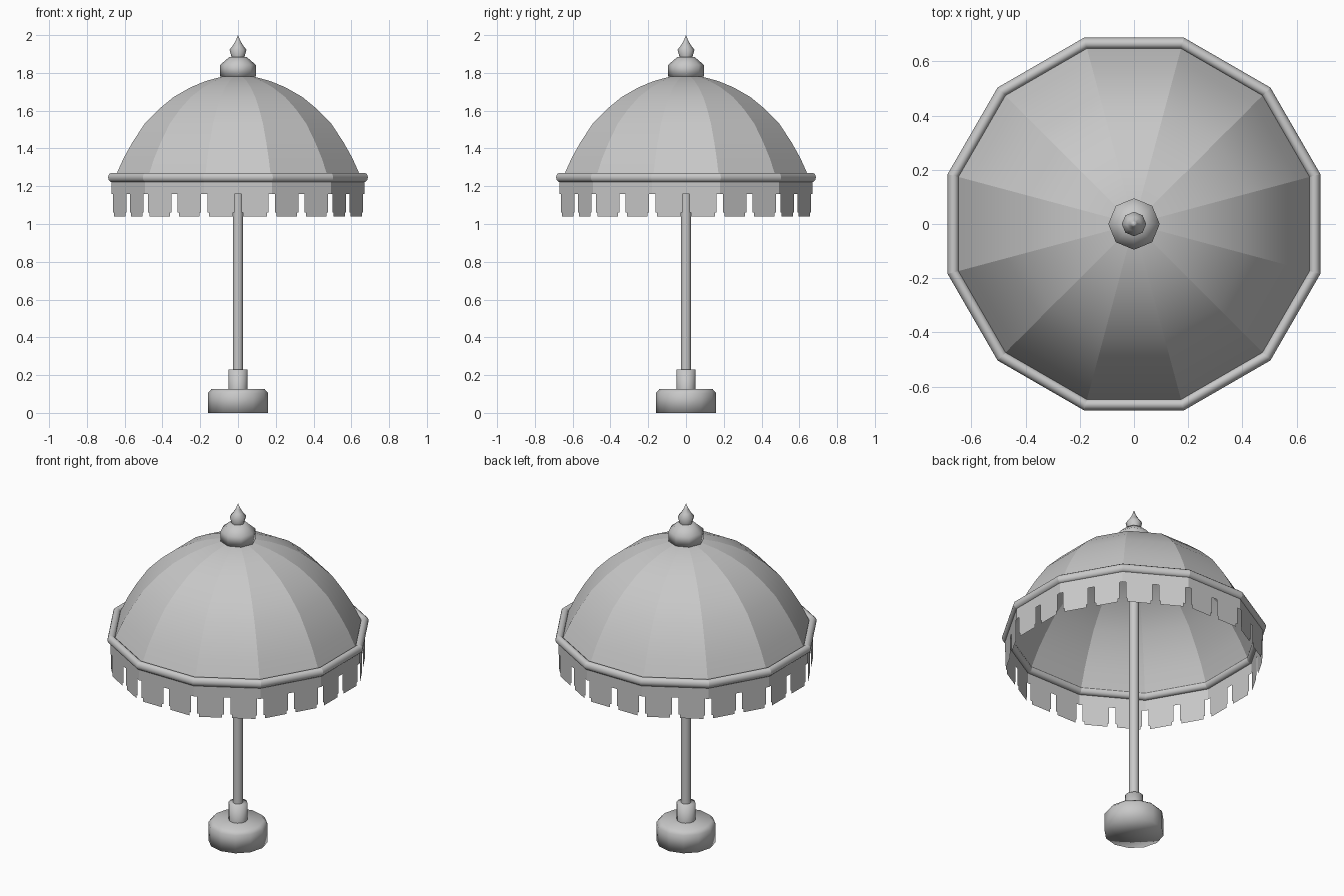
import bpy, bmesh
from math import cos, sin, pi, radians

if "Cube" in bpy.data.objects:
    bpy.data.objects.remove(bpy.data.objects["Cube"], do_unlink=True)

GREY = (0.58, 0.58, 0.58, 1)
mat = bpy.data.materials.new("plain grey")
mat.use_nodes = True
mat.diffuse_color = GREY
mat.node_tree.nodes["Principled BSDF"].inputs["Base Color"].default_value = GREY

SIDES = 12
STEP = 2 * pi / SIDES
CORNER = 1 / cos(STEP / 2)      # flat-to-flat radius -> corner radius


def finish(name, bm):
    mesh = bpy.data.meshes.new(name)
    bm.to_mesh(mesh)
    bm.free()
    mesh.materials.append(mat)
    obj = bpy.data.objects.new(name, mesh)
    bpy.context.collection.objects.link(obj)
    return obj


def lathe(name, profile, sides, phase=0.0, scale=1.0, closed=False,
          sharp_ribs=False, limit=35):
    """Spin (radius, height) points, listed bottom to top, around z."""
    bm = bmesh.new()
    rings = [[bm.verts.new((r * scale * cos(phase + 2 * pi * i / sides),
                            r * scale * sin(phase + 2 * pi * i / sides), z))
              for i in range(sides)] for r, z in profile]
    pairs = list(zip(rings, rings[1:]))
    if closed:
        pairs.append((rings[-1], rings[0]))
    ribs = []
    for low, high in pairs:
        for i in range(sides):
            j = (i + 1) % sides
            bm.faces.new((low[i], low[j], high[j], high[i]))
            ribs.append(bm.edges.get((low[i], high[i])))
    for f in bm.faces:
        f.smooth = True
    for e in bm.edges:
        if e.is_manifold and e.calc_face_angle(0) > radians(limit):
            e.smooth = False
    if sharp_ribs:
        for e in ribs:
            e.smooth = False
    bmesh.ops.remove_doubles(bm, verts=bm.verts, dist=0.0001)
    return finish(name, bm)


# Weighted foot, socket and pole
lathe("base", [(0, 0), (0.16, 0), (0.16, 0.105), (0.14, 0.127), (0, 0.127)], SIDES)
lathe("pole_socket", [(0.05, 0.12), (0.05, 0.23), (0, 0.23)], SIDES)
lathe("pole", [(0.027, 0.2), (0.027, 1.78)], SIDES)

# Canopy with twelve gores
lathe("canopy", [(0.65, 1.25), (0.605, 1.35), (0.56, 1.43), (0.495, 1.53),
                 (0.42, 1.607), (0.34, 1.673), (0.25, 1.724), (0.17, 1.757),
                 (0.085, 1.78), (0, 1.79)],
      SIDES, STEP / 2, CORNER, sharp_ribs=True)

# Rounded rim
rim = [(0.667 + 0.021 * cos(a), 1.247 + 0.025 * sin(a))
       for a in (2 * pi * k / 10 for k in range(10))]
lathe("rim", rim, SIDES, STEP / 2, CORNER, closed=True, sharp_ribs=True, limit=50)

# Hanging valance with two stepped tabs on each side
TOP, BAND, NOTCH, LOW = 1.235, 1.16, 1.06, 1.04
R, GAP, INSET = 0.671, 0.018, 0.009
half = R * sin(STEP / 2) * CORNER
columns = [-half, GAP - half, -GAP, GAP, half - GAP, half]
bm = bmesh.new()
for side in range(SIDES):
    c, s = cos(side * STEP), sin(side * STEP)

    def panel(points):
        bm.faces.new([bm.verts.new((R * c - t * s, R * s + t * c, z))
                      for t, z in points])

    for a, b in zip(columns, columns[1:]):
        panel([(a, BAND), (b, BAND), (b, TOP), (a, TOP)])
    for a, b in (columns[1:3], columns[3:5]):
        panel([(a, BAND), (a, NOTCH), (a + INSET, NOTCH), (a + INSET, LOW),
               (b - INSET, LOW), (b - INSET, NOTCH), (b, NOTCH), (b, BAND)])
bmesh.ops.remove_doubles(bm, verts=bm.verts, dist=0.0001)
finish("valance", bm)

# Cap and pointed finial
lathe("cap", [(0, 1.782), (0.095, 1.782), (0.095, 1.842), (0.045, 1.885), (0, 1.885)], 8)
lathe("finial", [(0.033, 1.88), (0.045, 1.922), (0.027, 1.945),
                 (0.012, 1.97), (0, 2.0)], 8)
